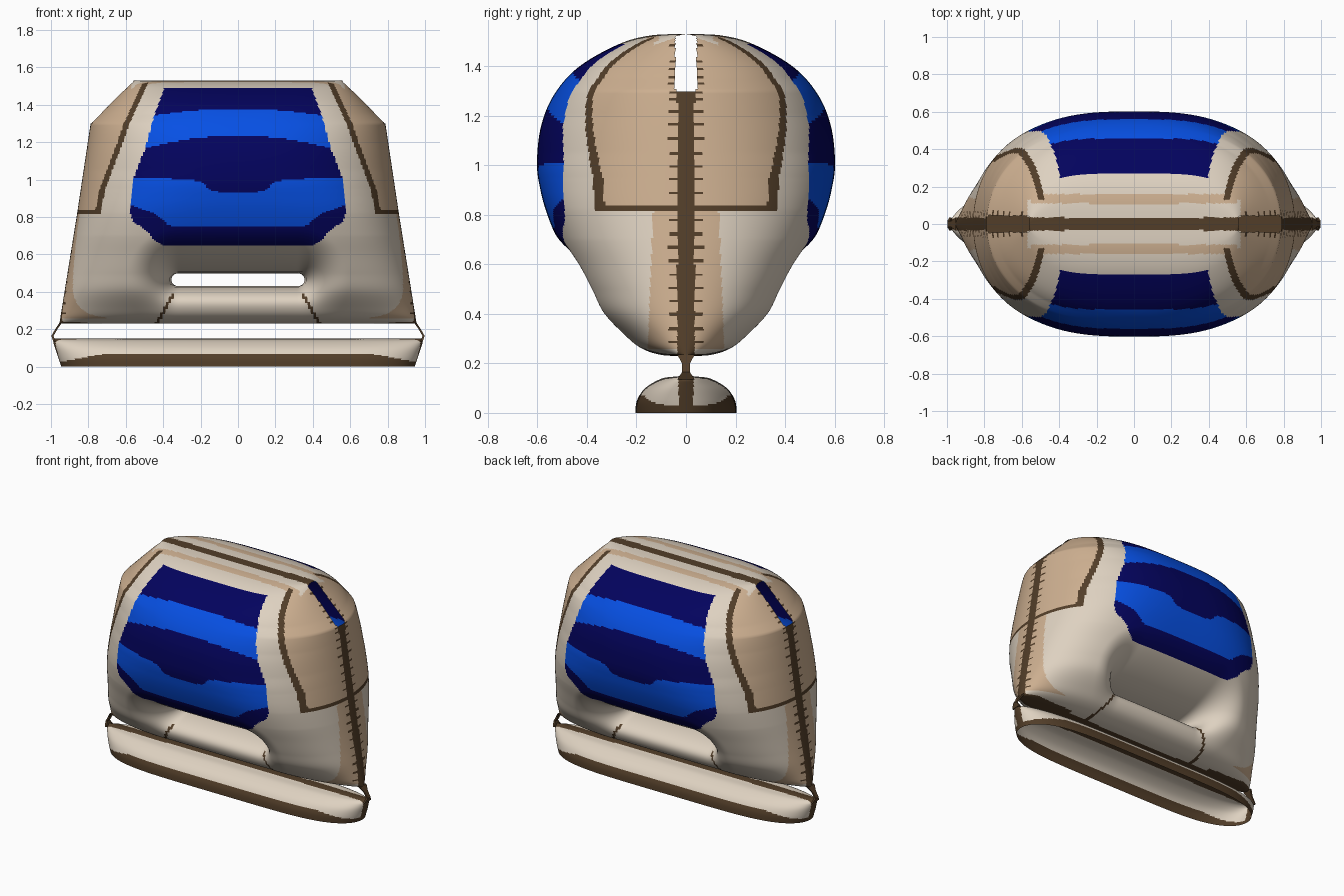
import bpy, bmesh
from math import sin, pi, hypot
from mathutils import Vector

cube = bpy.data.objects.get("Cube")
if cube:
    bpy.data.objects.remove(cube, do_unlink=True)

CREAM, TAN, BROWN, NAVY, BLUE = range(5)


def material(name, rgb):
    m = bpy.data.materials.new(name)
    m.use_nodes = True
    m.diffuse_color = (*rgb, 1)
    m.node_tree.nodes["Principled BSDF"].inputs["Base Color"].default_value = (*rgb, 1)
    return m


MATS = [material("cream", (.73, .64, .53)), material("tan", (.61, .43, .28)),
        material("dark brown", (.085, .048, .022)), material("navy", (.001, .001, .11)),
        material("bright blue", (.002, .08, .78))]


def lerp_table(table, v):
    # piecewise linear lookup
    if v <= table[0][0]:
        return table[0][1]
    for (a, p), (b, q) in zip(table, table[1:]):
        if v <= b:
            return p + (q - p) * (v - a) / (b - a)
    return table[-1][1]


def smooth_path(pts, steps):
    # Catmull-Rom curve through the profile points
    p = [Vector(q) for q in pts]
    p = [p[0]] + p + [p[-1]]
    out = []
    for a, b, c, d in zip(p, p[1:], p[2:], p[3:]):
        for i in range(steps):
            t = i / steps
            out.append(.5 * (2 * b + (c - a) * t + (2 * a - 5 * b + 4 * c - d) * t * t
                             + (3 * b - a - 3 * c + d) * t ** 3))
    return out + [p[-1]]


def pillow(name, profile, width, power, colour, steps, half_cols, pinch=None, cut=None):
    # two mirrored bulging sheets sewn together round the outline
    bm = bmesh.new()
    rows = smooth_path(profile, steps)
    for side in (-1, 1):
        grid, inside = [], set()
        for depth, z in rows:
            w, p = lerp_table(width, z), lerp_table(power, z)
            line = []
            for i in range(-half_cols, half_cols + 1):
                u = sin(pi / 2 * i / half_cols)
                x, zz = u * w, z
                y = depth * max(0, 1 - abs(u) ** p) ** .5
                hole = False
                if pinch:
                    x, zz, k, hole = pinch(x, z)
                    y *= k
                v = bm.verts.new((x, side * y, max(0, zz)))
                if hole:
                    inside.add(v)
                line.append(v)
            grid.append(line)
        for lo, hi in zip(grid, grid[1:]):
            for i in range(2 * half_cols):
                quad = (lo[i], lo[i + 1], hi[i + 1], hi[i])
                if not all(v in inside for v in quad):
                    bm.faces.new(quad if side < 0 else quad[::-1])
    bmesh.ops.remove_doubles(bm, verts=bm.verts, dist=.00002)
    if cut:
        gone = [f for f in bm.faces if cut(*f.calc_center_median())]
        bmesh.ops.delete(bm, geom=gone, context='FACES')
    loose = [v for v in bm.verts if not v.link_faces]
    bmesh.ops.delete(bm, geom=loose, context='VERTS')
    for f in bm.faces:
        f.material_index = colour(*f.calc_center_median())
        f.smooth = True
    finish(name, bm)


def finish(name, bm):
    me = bpy.data.meshes.new(name)
    bm.to_mesh(me)
    bm.free()
    for m in MATS:
        me.materials.append(m)
    bpy.context.collection.objects.link(bpy.data.objects.new(name, me))


# Handle slot: a capsule-shaped opening that pinches the body flat
SLOT_Z, SLOT_HALF, SLOT_R = .465, .322, .034


def slot_pinch(x, z):
    cx = max(-SLOT_HALF, min(SLOT_HALF, x))
    dx, dz = x - cx, z - SLOT_Z
    r = hypot(dx, dz)
    d = r - SLOT_R
    if d < 0:
        if r < 1e-6:
            dz = r = 1e-6
        return cx + dx / r * SLOT_R, SLOT_Z + dz / r * SLOT_R, 0, True
    t = min(1, d / .24)
    return x, z, (t * (2 - t)) ** .5, False


PANEL = [(.65, .40), (.68, .45), (.73, .49), (.77, .555), (.82, .578), (.9, .572),
         (1.02, .555), (1.17, .495), (1.35, .445), (1.49, .395)]
PATCH = [(.82, .735), (.95, .71), (1.2, .615), (1.3, .58), (1.53, .475)]


def panel_colour(ax, z):
    # wavy navy and blue bands
    if z > 1.38 - .18 * ax * ax:
        return NAVY
    if z > 1.235 - .27 * ax * ax:
        return BLUE
    if z > lerp_table([(.08, .932), (.15, .945), (.19, .985), (.25, 1), (.55, 1.015)], ax):
        return NAVY
    if z > lerp_table([(.3, .745), (.37, .755), (.43, .81), (.48, .83), (.56, .86)], ax):
        return BLUE
    return NAVY


def body_colour(x, y, z):
    ax, ay = abs(x), abs(y)
    # seam with stitches on the side edges
    stitch = ax > .57 and sin(z * (200 if z > 1.25 else 115)) > .8
    if ay < (.07 if stitch else .035) and (ax > .5 or z > 1.4 or z < .26):
        return BROWN
    if .65 < z < 1.491 and ax < lerp_table(PANEL, z):
        return panel_colour(ax, z)
    # corner patches with a brown border
    edge = lerp_table(PATCH, z)
    if z > .812 and ax > edge and (ay > .13 or ax > .57):
        return BROWN if (ax < edge + .03 and ay > .12) or z < .836 else TAN
    if z > 1.45 and .11 < ay < .16 and ax < .55:
        return TAN
    if .26 < z <= .82 and ay < .165 - .04 * z and ax > .7:
        return TAN
    # short creases below the slot
    if z < .39 and abs(ax - .35 - .57 * (.38 - z)) < .009:
        return BROWN
    return CREAM


def corner_gap(x, y, z):
    return z > 1.295 and abs(x) > .56 and abs(y) < .043


pillow("body",
       [(0, .23), (.1, .234), (.19, .262), (.265, .315), (.365, .405), (.42, .5),
        (.47, .6), (.515, .69), (.56, .8), (.588, .9), (.602, 1.01), (.585, 1.16),
        (.53, 1.29), (.43, 1.4), (.27, 1.49), (.14, 1.525), (0, 1.53)],
       [(.23, .955), (.82, .86), (1.3, .788), (1.53, .56)],
       [(.3, 3.6), (.7, 3.7), (.82, 3.45), (.95, 2.95), (1.05, 2.7), (1.2, 2.6),
        (1.35, 2.8), (1.5, 4.2)],
       body_colour, 13, 100, slot_pinch, corner_gap)


def base_colour(x, y, z):
    ax, ay = abs(x), abs(y)
    if ay < .03 and (z > .1 or ax > .92):
        return BROWN
    return BROWN if z < lerp_table([(.7, .072), (.93, .03)], ax) else CREAM


# Hollow roll under the body, open below, with a brown hem
pillow("base_roll",
       [(.205, 0), (.198, .05), (.165, .1), (.1, .138), (.04, .147), (0, .15)],
       [(0, .945), (.13, .988), (.15, .98)], [(0, 5)], base_colour, 8, 70)

# Thin straps joining the roll to the body at both ends
for name, s in (("left_strap", 1), ("right_strap", -1)):
    bm = bmesh.new()
    rings = []
    for x, z, w in ((.948, .235, .035), (.972, .2, .016), (.992, .165, .016), (.982, .135, .035)):
        rings.append([bm.verts.new((s * (x + dx), dy * w, z))
                      for dx, dy in ((-.006, -1), (.006, -1), (.006, 1), (-.006, 1))])
    for a, b in zip(rings, rings[1:]):
        for i in range(4):
            bm.faces.new((a[i], a[(i + 1) % 4], b[(i + 1) % 4], b[i]))
    bm.faces.new(rings[0])
    bm.faces.new(rings[-1])
    bmesh.ops.recalc_face_normals(bm, faces=bm.faces)
    for f in bm.faces:
        f.material_index = BROWN
    finish(name, bm)
